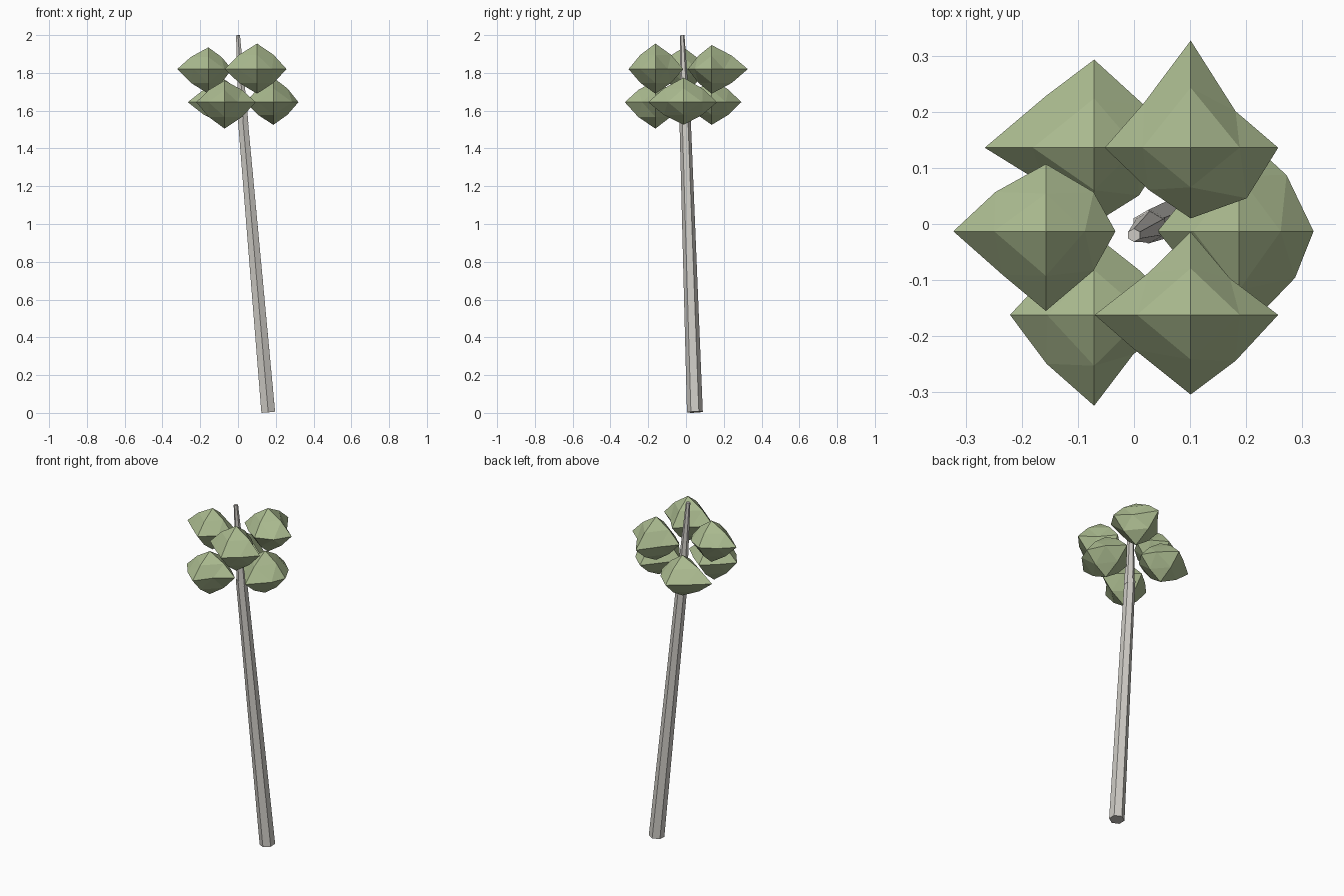
import bpy
from math import pi, cos, sin
from mathutils import Vector, Quaternion

if "Cube" in bpy.data.objects:
    bpy.data.objects.remove(bpy.data.objects["Cube"])


def material(name, rgb):
    m = bpy.data.materials.new(name)
    m.diffuse_color = (*rgb, 1)
    m.use_nodes = True
    m.node_tree.nodes["Principled BSDF"].inputs["Base Color"].default_value = m.diffuse_color
    return m


bark = material("bark", (0.62, 0.60, 0.56))
green = material("foliage_green", (0.41, 0.50, 0.28))


def add_object(name, verts, faces, mat):
    mesh = bpy.data.meshes.new(name)
    mesh.from_pydata(verts, [], faces)
    mesh.materials.append(mat)
    obj = bpy.data.objects.new(name, mesh)
    bpy.context.collection.objects.link(obj)
    return obj


def tapered_pole(name, start, end, r0, r1, sides=6):
    """Leaning faceted pole with end caps square to its axis."""
    a, b = Vector(start), Vector(end)
    rot = Vector((0, 0, 1)).rotation_difference(b - a)
    verts = []
    for c, r in ((a, r0), (b, r1)):
        for i in range(sides):
            t = 2 * pi * i / sides + pi / 2
            verts.append(c + rot @ Vector((r * cos(t), r * sin(t), 0)))
    n = sides
    faces = [(i, (i + 1) % n, n + (i + 1) % n, n + i) for i in range(n)]
    faces += [tuple(reversed(range(n))), tuple(range(n, 2 * n))]
    return add_object(name, verts, faces, bark)


def leaf_clump(name, centre, xs, ys, zs, ring):
    """Lumpy octahedron, each face split in four.
    xs, ys, zs: tip distances (minus, plus); ring: edge midpoints round the
    equator in the order ++, -+, --, +-."""
    c = Vector(centre)
    tips = {}
    for axis, (lo, hi) in enumerate((xs, ys, zs)):
        for s, d in ((-1, lo), (1, hi)):
            v = Vector((0, 0, 0))
            v[axis] = s * d
            tips[axis, s] = v
    equator = dict(zip(((1, 1), (-1, 1), (-1, -1), (1, -1)), ring))
    verts, index = [], {}

    def vid(key, co):
        if key not in index:
            index[key] = len(verts)
            verts.append(c + co)
        return index[key]

    def mid(p, q):
        key = tuple(sorted((p, q)))
        (a0, s0), (a1, s1) = key
        if a1 == 1:
            x, y = equator[s0, s1]
            co = Vector((s0 * x, s1 * y, 0))
        else:
            co = (tips[p] + tips[q]) * 0.56
        return vid(key, co)

    faces = []
    for sx in (-1, 1):
        for sy in (-1, 1):
            for sz in (-1, 1):
                k = [(0, sx), (1, sy), (2, sz)]
                if sx * sy * sz < 0:
                    k.reverse()
                t = [vid(p, tips[p]) for p in k]
                m = [mid(k[i], k[(i + 1) % 3]) for i in range(3)]
                faces += [(t[i], m[i], m[i - 1]) for i in range(3)]
                faces.append(tuple(m))
    return add_object(name, verts, faces, green)


# Trunk: long lower pole and thin tip
tapered_pole("trunk", (0.160, 0.047, 0.004), (0.025, -0.005, 1.56), 0.042, 0.030)
tapered_pole("trunk_tip", (0.030, -0.004, 1.53), (0.000, -0.020, 1.999), 0.029, 0.012)

# Foliage: two staggered rings of three clumps; angle, tip reaches, equator
clumps = [
    (1.82, 60, (.153, .156), (.126, .191), (.13, .127),
     ((.080, .065), (.083, .080), (.075, .075), (.100, .090))),
    (1.82, 180, (.165, .124), (.142, .120), (.13, .115),
     ((.085, .070), (.090, .070), (.078, .077), (.085, .070))),
    (1.82, 300, (.171, .156), (.142, .148), (.13, .135),
     ((.070, .065), (.075, .075), (.100, .062), (.080, .082))),
    (1.645, 0, (.145, .133), (.187, .178), (.12, .130),
     ((.085, .100), (.080, .080), (.080, .080), (.100, .083))),
    (1.645, 120, (.195, .135), (.135, .157), (.12, .120),
     ((.090, .075), (.085, .093), (.090, .065), (.080, .085))),
    (1.645, 240, (.150, .165), (.162, .143), (.14, .115),
     ((.080, .080), (.080, .075), (.085, .087), (.070, .070))),
]
for z, deg, xs, ys, zs, ring in clumps:
    t = deg * pi / 180
    centre = (0.015 + 0.172 * cos(t), -0.013 + 0.172 * sin(t), z)
    level = "upper" if z > 1.7 else "lower"
    leaf_clump(f"{level}_leaf_clump_{deg}", centre, xs, ys, zs, ring)
